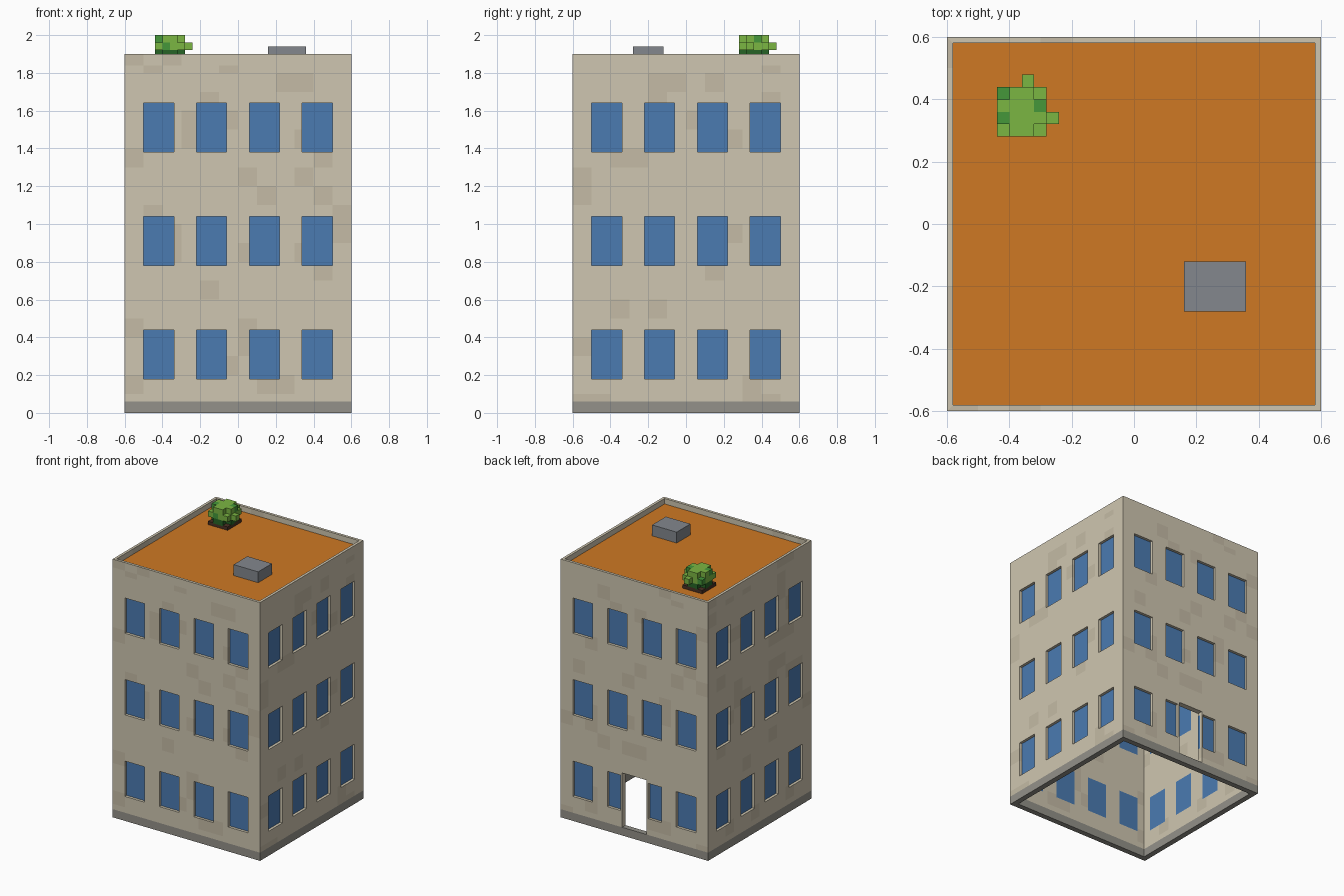
import bpy, bmesh, math, random
from mathutils import Matrix, Vector

if "Cube" in bpy.data.objects:
    bpy.data.objects.remove(bpy.data.objects["Cube"])

random.seed(4)


def material(name, r, g, b):
    m = bpy.data.materials.new(name)
    m.diffuse_color = [(c / 255) ** 2.2 for c in (r, g, b)] + [1]
    m.use_nodes = True
    m.node_tree.nodes["Principled BSDF"].inputs["Base Color"].default_value = m.diffuse_color
    return m


TAN = material("tan", 206, 197, 175)
TAN_DARK = material("tan_dark", 195, 186, 164)
PLINTH = material("plinth_grey", 146, 144, 136)
BLUE = material("glass_blue", 76, 122, 176)
ORANGE = material("roof_orange", 205, 120, 40)
STEEL = material("steel_grey", 130, 134, 140)
SOIL = material("soil", 75, 52, 40)
LEAF = material("leaf", 122, 180, 68)
LEAF_MID = material("leaf_mid", 70, 150, 60)
LEAF_DARK = material("leaf_dark", 42, 100, 42)

HALF = 0.6
WIN_X = [(-0.5, -0.34), (-0.22, -0.06), (0.06, 0.22), (0.34, 0.5)]
WIN_Z = [(0.18, 0.44), (0.78, 1.04), (1.38, 1.64)]
DOOR_X, DOOR_Z = (-0.1, 0.1), (0.06, 0.46)


def make_object(name, bm, mats):
    me = bpy.data.meshes.new(name)
    bm.to_mesh(me)
    bm.free()
    for m in mats:
        me.materials.append(m)
    ob = bpy.data.objects.new(name, me)
    bpy.context.collection.objects.link(ob)
    return ob


def add_box(bm, x, y, z, index=0, rot=0):
    size = Vector((x[1] - x[0], y[1] - y[0], z[1] - z[0]))
    mid = Vector((x[0] + x[1], y[0] + y[1], z[0] + z[1])) / 2
    mat = Matrix.Rotation(rot, 4, 'Z') @ Matrix.Translation(mid) @ Matrix.Diagonal((*size, 1))
    verts = bmesh.ops.create_cube(bm, size=1, matrix=mat)["verts"]
    for f in {f for v in verts for f in v.link_faces}:
        f.material_index = index


def box(name, x, y, z, mat):
    bm = bmesh.new()
    add_box(bm, x, y, z)
    return make_object(name, bm, [mat])


def inside(v, r):
    return r[0] < v < r[1]


def is_hole(side, u, z):
    if side == 2 and inside(u, DOOR_X) and inside(z, DOOR_Z):
        return True
    return any(inside(u, r) for r in WIN_X) and any(inside(z, r) for r in WIN_Z)


def wall_shell(name, bottom, top, thickness):
    """Four walls of stone blocks with window and door openings."""
    us = sorted({round(i / 10, 2) for i in range(-6, 7)} | {e for r in WIN_X for e in r})
    zs = {round(i / 10, 2) for i in range(20)} | {e for r in WIN_Z for e in r} | set(DOOR_Z)
    zs = sorted({z for z in zs if bottom < z < top} | {bottom, top})
    bm = bmesh.new()
    for side in range(4):
        rot = Matrix.Rotation(side * math.pi / 2, 3, 'Z')
        shades = {}
        for u0, u1 in zip(us, us[1:]):
            for z0, z1 in zip(zs, zs[1:]):
                u, z = (u0 + u1) / 2, (z0 + z1) / 2
                if is_hole(side, u, z):
                    continue
                pts = [(u0, z0), (u1, z0), (u1, z1), (u0, z1)]
                f = bm.faces.new([bm.verts.new(rot @ Vector((a, -HALF, b))) for a, b in pts])
                key = (math.floor(u * 10), math.floor(z * 10))
                if key not in shades:
                    shades[key] = 1 if random.random() < 0.13 else 0
                f.material_index = 2 if z < 0.06 else shades[key]
    bmesh.ops.remove_doubles(bm, verts=bm.verts, dist=0.0005)
    ob = make_object(name, bm, [TAN, TAN_DARK, PLINTH])
    mod = ob.modifiers.new("thickness", 'SOLIDIFY')
    mod.thickness, mod.offset, mod.use_even_offset = thickness, -1, True


# Walls, open below, with a thinner parapet around the roof
wall_shell("walls", 0, 1.84, 0.04)
wall_shell("parapet", 1.84, 1.9, 0.02)

# Recessed window panes, trimmed where the rear doorway cuts in
bm = bmesh.new()
for side in range(4):
    for x0, x1 in WIN_X:
        for row, z in enumerate(WIN_Z):
            a, b = x0, x1
            if side == 2 and row == 0:
                if a < 0.1 < b:
                    a = 0.1
                if a < -0.1 < b:
                    b = -0.1
            add_box(bm, (a, b), (-0.58, -0.56), z, rot=side * math.pi / 2)
make_object("window_panes", bm, [BLUE])

# Door jambs on the rear wall
for name, x in (("door_jamb_left", (-0.112, -0.1)), ("door_jamb_right", (0.1, 0.112))):
    box(name, x, (0.56, 0.6), DOOR_Z, TAN)

# Roof deck and rooftop unit
box("roof_deck", (-0.58, 0.58), (-0.58, 0.58), (1.83, 1.86), ORANGE)
box("rooftop_unit", (0.16, 0.36), (-0.28, -0.12), (1.86, 1.94), STEEL)

# Planter and blocky bush
box("planter", (-0.44, -0.28), (0.28, 0.44), (1.86, 1.885), SOIL)
bm = bmesh.new()
CELL = 0.04


def leaf(i, j, k, index):
    x, y, z = -0.44 + i * CELL, 0.28 + j * CELL, 1.88 + k * CELL
    add_box(bm, (x, x + CELL), (y, y + CELL), (z, z + CELL), index)


for i in range(4):
    for j in range(4):
        corner = i in (0, 3) and j in (0, 3)
        if not corner:
            leaf(i, j, 0, 2)
            leaf(i, j, 2, 1 if (i, j) in ((0, 1), (3, 2)) else 0)
        leaf(i, j, 1, 1 if (i + 2 * j) % 5 == 1 else 0)
leaf(4, 1, 1, 0)
leaf(2, 4, 1, 0)
make_object("bush", bm, [LEAF, LEAF_MID, LEAF_DARK])
